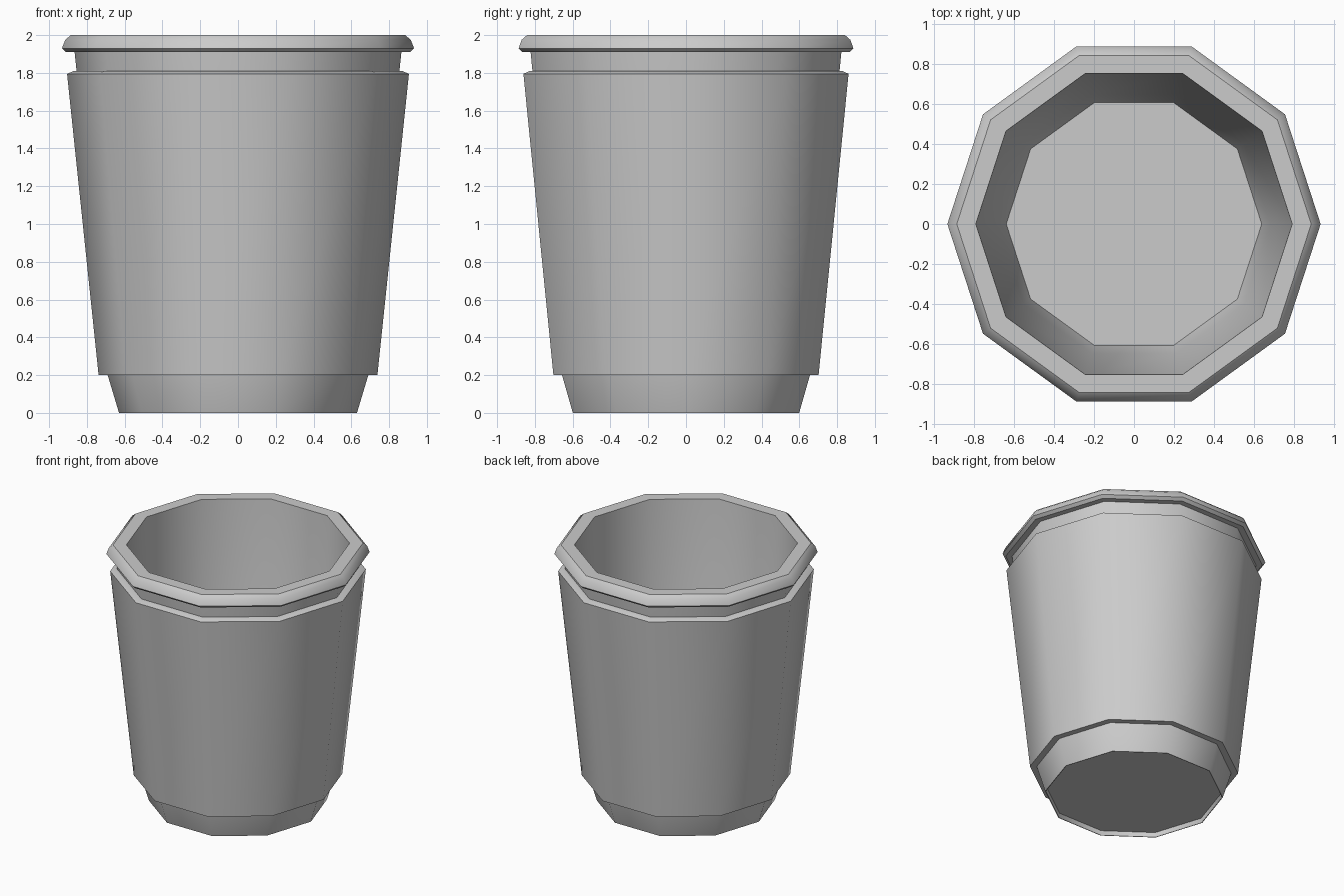
import bpy, bmesh, math

if "Cube" in bpy.data.objects:
    bpy.data.objects.remove(bpy.data.objects["Cube"])

SIDES = 10


def lathe(name, profile, closed=False):
    """Spin (radius, z) points into a ten-sided part; open profiles get end caps."""
    bm = bmesh.new()
    rings = []
    for r, z in profile:
        rings.append([bm.verts.new((r * math.cos(math.tau * i / SIDES),
                                    r * math.sin(math.tau * i / SIDES), z))
                      for i in range(SIDES)])
    pairs = list(zip(rings, rings[1:]))
    if closed:
        pairs.append((rings[-1], rings[0]))
    for a, b in pairs:
        for i in range(SIDES):
            j = (i + 1) % SIDES
            bm.faces.new((a[i], a[j], b[j], b[i]))
    if not closed:
        bm.faces.new(rings[0])
        bm.faces.new(rings[-1])
    bmesh.ops.recalc_face_normals(bm, faces=bm.faces)
    mesh = bpy.data.meshes.new(name)
    bm.to_mesh(mesh)
    bm.free()
    obj = bpy.data.objects.new(name, mesh)
    bpy.context.collection.objects.link(obj)
    bpy.ops.object.select_all(action='DESELECT')
    obj.select_set(True)
    bpy.context.view_layer.objects.active = obj
    bpy.ops.object.shade_smooth_by_angle(angle=math.radians(40))
    return obj


# Cup: recessed underside, flared foot, wall, rolled rim, inner wall, floor
lathe("cup", [
    (0.62, 0.035), (0.625, 0.0), (0.63, 0.0), (0.69, 0.20), (0.865, 1.91),
    (0.91, 1.91), (0.932, 1.93), (0.915, 1.975), (0.885, 2.0),
    (0.79, 2.0), (0.68, 0.20), (0.638, 0.045),
])

# Sleeve wrapped around the cup
lathe("sleeve", [
    (0.685, 0.20), (0.738, 0.20), (0.905, 1.795), (0.87, 1.81), (0.85, 1.81),
], closed=True)
